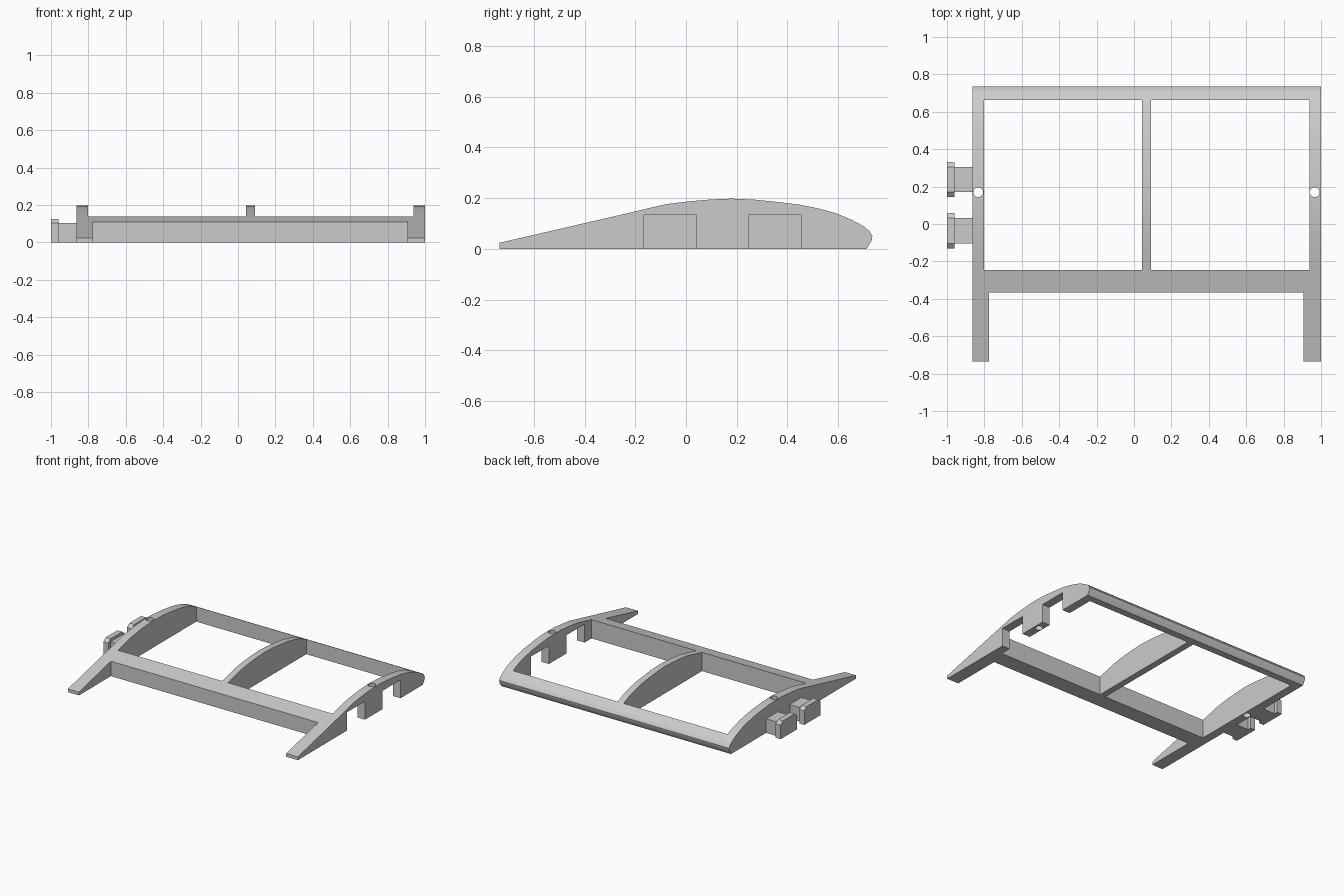
import bpy
import bmesh
import math
from mathutils import Vector

if "Cube" in bpy.data.objects:
    bpy.data.objects.remove(bpy.data.objects["Cube"], do_unlink=True)

# Single flat colour
grey = bpy.data.materials.new("light grey")
grey.use_nodes = True
colour = (0.6, 0.6, 0.6, 1)
grey.diffuse_color = colour
grey.node_tree.nodes["Principled BSDF"].inputs["Base Color"].default_value = colour


def add_object(name, bm):
    bmesh.ops.recalc_face_normals(bm, faces=bm.faces)
    mesh = bpy.data.meshes.new(name)
    bm.to_mesh(mesh)
    bm.free()
    mesh.materials.append(grey)
    obj = bpy.data.objects.new(name, mesh)
    bpy.context.collection.objects.link(obj)
    return obj


def extrude_x(name, profile, x0, x1):
    """Extrude a side profile of (y, z) points from x0 to x1."""
    bm = bmesh.new()
    face = bm.faces.new([bm.verts.new((x0, y, z)) for y, z in profile])
    grown = bmesh.ops.extrude_face_region(bm, geom=[face])["geom"]
    verts = [v for v in grown if isinstance(v, bmesh.types.BMVert)]
    bmesh.ops.translate(bm, verts=verts, vec=Vector((x1 - x0, 0, 0)))
    return add_object(name, bm)


def box(name, x0, x1, y0, y1, z0, z1):
    return extrude_x(name, [(y0, z0), (y1, z0), (y1, z1), (y0, z1)], x0, x1)


def cut(target, cutter):
    cutter.hide_render = True
    mod = target.modifiers.new(cutter.name, 'BOOLEAN')
    mod.operation = 'DIFFERENCE'
    mod.solver = 'EXACT'
    mod.object = cutter
    bpy.context.view_layer.objects.active = target
    bpy.ops.object.modifier_apply(modifier=mod.name)
    bpy.data.objects.remove(cutter, do_unlink=True)


# Wing section, trailing edge at the front and rounded nose at the back
wing_profile = [
    (-0.735, 0), (-0.735, 0.024), (-0.25, 0.136), (-0.08, 0.176), (0.01, 0.187),
    (0.1, 0.195), (0.18, 0.198), (0.27, 0.194), (0.36, 0.185), (0.45, 0.174),
    (0.52, 0.16), (0.59, 0.141), (0.65, 0.116), (0.705, 0.086), (0.725, 0.068),
    (0.735, 0.05), (0.732, 0.032), (0.712, 0),
]
frame = extrude_x("wing_frame", wing_profile, -0.864, 1)

# Openings between the ribs and behind the spar
for x0, x1 in ((-0.802, 0.042), (0.09, 0.938)):
    cut(frame, box("bay_cutter", x0, x1, -0.245, 0.662, -1, 1))
cut(frame, box("trailing_gap_cutter", -0.775, 0.905, -1, -0.365, -1, 1))

# Slots in the left end rib
for y0 in (-0.165, 0.247):
    cut(frame, box("slot_cutter", 0.92, 1.1, y0, y0 + 0.207, -0.1, 0.134))

# Vertical pin holes in both end ribs
for x in (-0.833, 0.966):
    bm = bmesh.new()
    bmesh.ops.create_cone(bm, cap_ends=True, segments=24, radius1=0.026,
                          radius2=0.026, depth=1)
    bmesh.ops.translate(bm, verts=bm.verts, vec=Vector((x, 0.17, 0)))
    cut(frame, add_object("hole_cutter", bm))

# Hooked tabs on the right end rib
for label, y in (("front", -0.036), ("back", 0.238)):
    box(label + "_tab_stem", -0.96, -0.864, y - 0.068, y + 0.068, 0, 0.103)
    half, inner = 0.094, 0.068
    hook = [(y - half, 0), (y - half, 0.103), (y - inner, 0.124),
            (y + inner, 0.124), (y + half, 0.103), (y + half, 0)]
    extrude_x(label + "_tab_hook", hook, -1, -0.96)

# Smooth the curved skin and keep the edges sharp
bpy.ops.object.select_all(action='DESELECT')
frame.select_set(True)
bpy.context.view_layer.objects.active = frame
bpy.ops.object.shade_smooth_by_angle(angle=math.radians(30))
